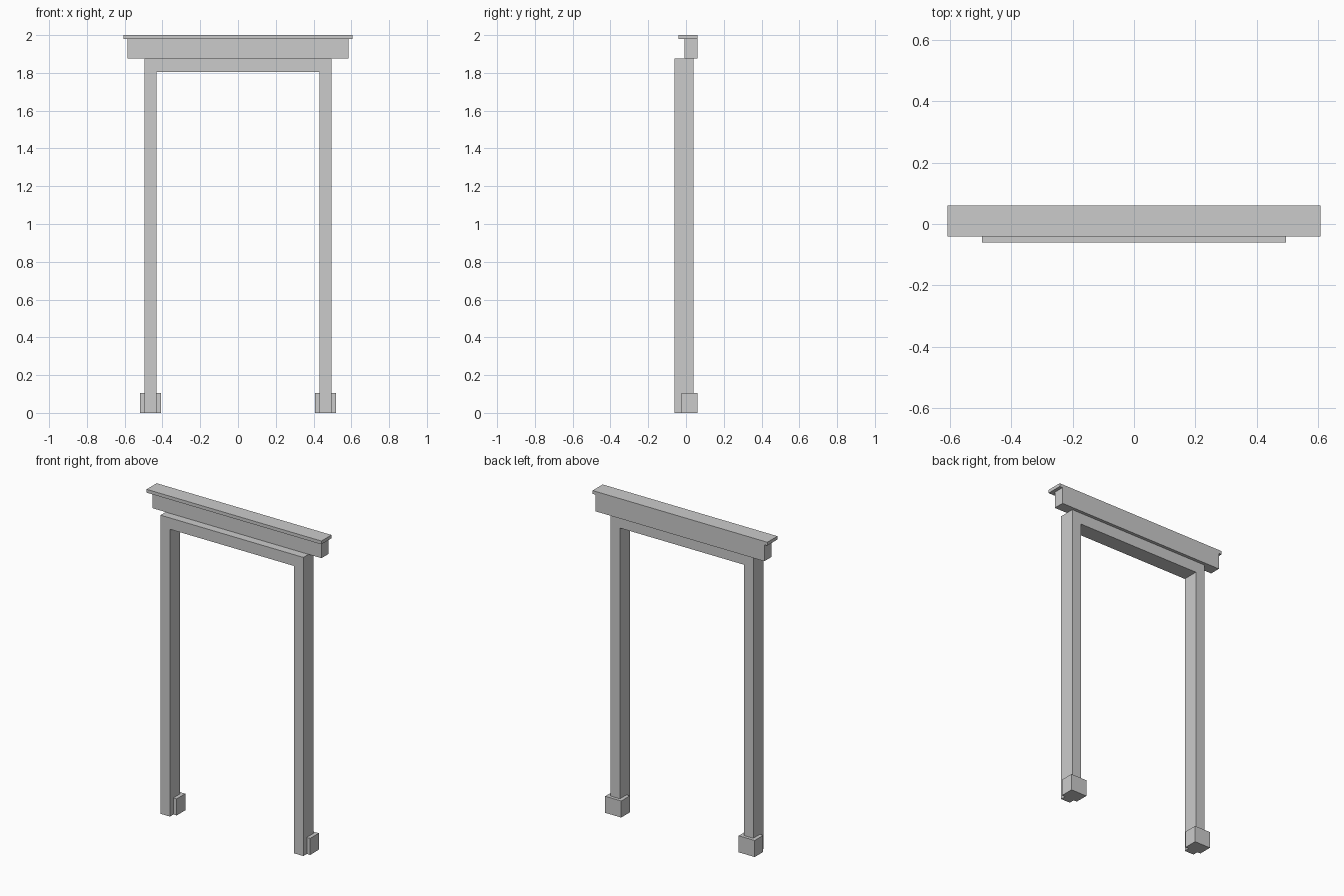
import bpy
import bmesh

cube = bpy.data.objects.get("Cube")
if cube:
    bpy.data.objects.remove(cube, do_unlink=True)

grey = bpy.data.materials.new("light_grey")
grey.use_nodes = True
colour = (0.6, 0.6, 0.6, 1)
grey.diffuse_color = colour
grey.node_tree.nodes["Principled BSDF"].inputs["Base Color"].default_value = colour


def prism(name, outline, front, back):
    """Extrude an (x, z) outline from the front y to the back y."""
    bm = bmesh.new()
    face = bm.faces.new([bm.verts.new((x, front, z)) for x, z in outline])
    result = bmesh.ops.extrude_face_region(bm, geom=[face])
    verts = [v for v in result["geom"] if isinstance(v, bmesh.types.BMVert)]
    bmesh.ops.translate(bm, verts=verts, vec=(0, back - front, 0))
    bmesh.ops.recalc_face_normals(bm, faces=bm.faces)
    mesh = bpy.data.meshes.new(name)
    bm.to_mesh(mesh)
    bm.free()
    mesh.materials.append(grey)
    obj = bpy.data.objects.new(name, mesh)
    bpy.context.collection.objects.link(obj)
    return obj


def block(name, x0, x1, front, back, z0, z1):
    return prism(name, [(x0, z0), (x1, z0), (x1, z1), (x0, z1)], front, back)


# Door frame: two posts and a head in one piece
OUTER, INNER, TOP, HEAD = 0.496, 0.431, 1.875, 1.804
half = [(INNER, HEAD), (INNER, 0), (OUTER, 0), (OUTER, TOP)]
prism("door_frame", half + [(-x, z) for x, z in reversed(half)], -0.06, 0.04)

# Lintel and the thin cap that overhangs it
block("lintel", -0.586, 0.586, -0.009, 0.06, TOP, 1.979)
block("cap", -0.607, 0.607, -0.04, 0.06, 1.979, 2)

# Plinth block at the back of each post
for side, sign in (("left", 1), ("right", -1)):
    x0, x1 = sorted((sign * 0.408, sign * 0.519))
    block(side + "_plinth", x0, x1, -0.025, 0.06, 0, 0.104)
